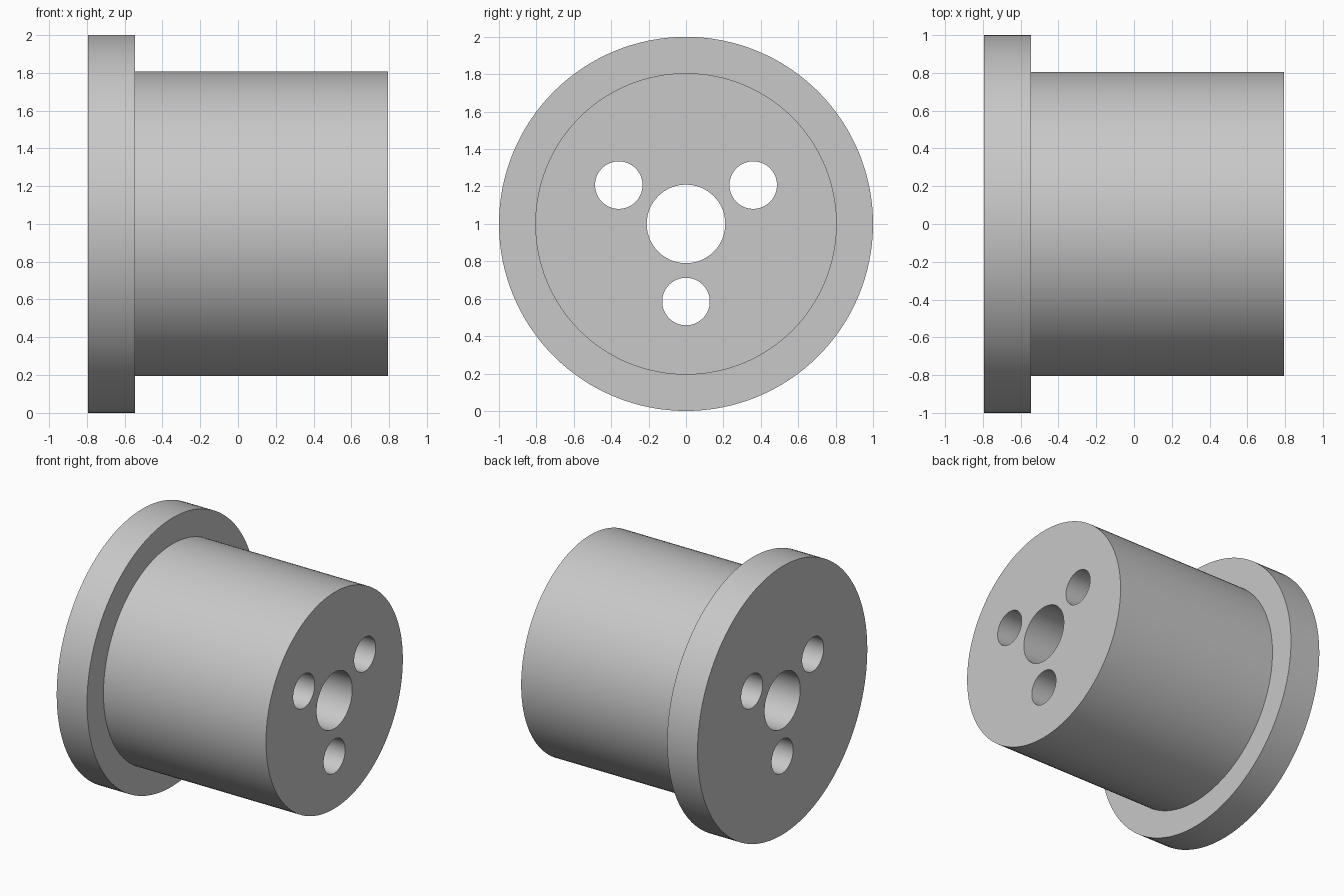
import bpy, bmesh, math
from mathutils import Matrix, Vector

cube = bpy.data.objects.get("Cube")
if cube:
    bpy.data.objects.remove(cube, do_unlink=True)

HALF = 0.795           # half length along x
FLANGE_END = -0.545    # inner face of the flange
FLANGE_R, BODY_R = 1.0, 0.806
BORE_R, BOLT_R, BOLT_CIRCLE = 0.21, 0.127, 0.415
SIDES = 128

grey = bpy.data.materials.new("plain grey")
grey.use_nodes = True
colour = (0.58, 0.58, 0.58, 1)
grey.diffuse_color = colour
grey.node_tree.nodes["Principled BSDF"].inputs["Base Color"].default_value = colour


def add_object(name, bm):
    bmesh.ops.recalc_face_normals(bm, faces=bm.faces)
    mesh = bpy.data.meshes.new(name)
    bm.to_mesh(mesh)
    bm.free()
    mesh.materials.append(grey)
    obj = bpy.data.objects.new(name, mesh)
    bpy.context.collection.objects.link(obj)
    return obj


def turned_solid(name, profile):
    """Solid of revolution about the x axis at z = 1, from (x, radius) points."""
    bm = bmesh.new()
    rings = [[bm.verts.new((x, r * math.cos(a), 1 + r * math.sin(a)))
              for a in (math.tau * i / SIDES for i in range(SIDES))]
             for x, r in profile]
    for ring, following in zip(rings, rings[1:]):
        for i in range(SIDES):
            j = (i + 1) % SIDES
            bm.faces.new((ring[i], ring[j], following[j], following[i]))
    bm.faces.new(rings[0])
    bm.faces.new(rings[-1])
    return add_object(name, bm)


def drill(bm, radius, y, z):
    """Cylinder along x used to cut a through hole."""
    place = Matrix.Translation(Vector((0, y, z))) @ Matrix.Rotation(math.pi / 2, 4, 'Y')
    bmesh.ops.create_cone(bm, cap_ends=True, segments=64, radius1=radius,
                          radius2=radius, depth=4 * HALF, matrix=place)


# Flanged body
bushing = turned_solid("flanged_bushing", [
    (-HALF, FLANGE_R), (FLANGE_END, FLANGE_R), (FLANGE_END, BODY_R), (HALF, BODY_R)])

# Central bore and three bolt holes
bm = bmesh.new()
drill(bm, BORE_R, 0, 1)
for degrees in (30, 150, 270):
    a = math.radians(degrees)
    drill(bm, BOLT_R, BOLT_CIRCLE * math.cos(a), 1 + BOLT_CIRCLE * math.sin(a))
cutter = add_object("hole_cutter", bm)
cutter.hide_render = True

cut = bushing.modifiers.new("holes", 'BOOLEAN')
cut.operation = 'DIFFERENCE'
cut.solver = 'EXACT'
cut.object = cutter

bpy.ops.object.select_all(action='DESELECT')
bushing.select_set(True)
bpy.context.view_layer.objects.active = bushing
bpy.ops.object.modifier_apply(modifier=cut.name)
bpy.data.objects.remove(cutter, do_unlink=True)

# Smooth walls with crisp rims
bpy.ops.object.shade_smooth_by_angle(angle=math.radians(30))
